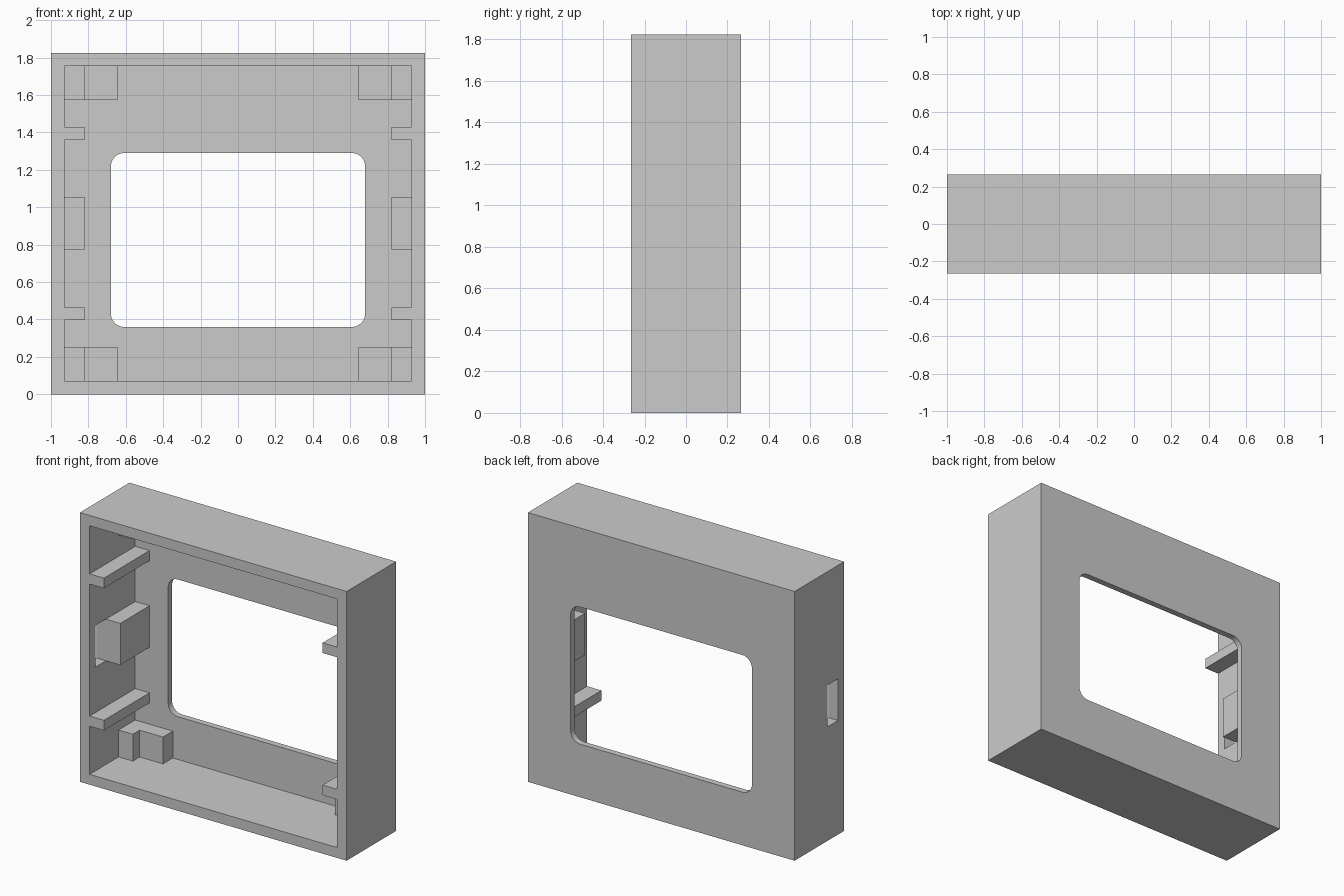
import bpy, bmesh
from math import cos, sin, pi

if "Cube" in bpy.data.objects:
    bpy.data.objects.remove(bpy.data.objects["Cube"])

W, D, H = 1.0, 0.265, 1.825      # half width, half depth, height
IN = 0.927                       # inner half width
Z0, Z1 = 0.07, 1.755             # cavity floor and ceiling
PLATE = 0.223                    # inner face of the bezel plate
E = 0.02                         # overlap into walls for clean unions


def make(name, boxes, mirror=False):
    """One object from boxes given as (x0, x1, y0, y1, z0, z1)."""
    bm = bmesh.new()
    for x0, x1, y0, y1, z0, z1 in boxes:
        spans = [(x0, x1), (-x1, -x0)] if mirror else [(x0, x1)]
        for a, b in spans:
            verts = bmesh.ops.create_cube(bm, size=1)["verts"]
            for v in verts:
                v.co = (b if v.co.x > 0 else a,
                        y1 if v.co.y > 0 else y0,
                        z1 if v.co.z > 0 else z0)
    return finish(name, bm)


def finish(name, bm):
    bmesh.ops.recalc_face_normals(bm, faces=bm.faces)
    me = bpy.data.meshes.new(name)
    bm.to_mesh(me)
    bm.free()
    ob = bpy.data.objects.new(name, me)
    bpy.context.collection.objects.link(ob)
    return ob


def combine(body, other, op):
    """Apply a boolean and remove the operand."""
    mod = body.modifiers.new(other.name, 'BOOLEAN')
    mod.operation, mod.object, mod.solver = op, other, 'EXACT'
    bpy.context.view_layer.objects.active = body
    bpy.ops.object.modifier_apply(modifier=mod.name)
    bpy.data.objects.remove(other)


def rounded_cutter(name, hx, z0, z1, r, y0, y1, seg=8):
    bm = bmesh.new()
    verts = []
    corners = [(hx - r, z1 - r), (-hx + r, z1 - r), (-hx + r, z0 + r), (hx - r, z0 + r)]
    for q, (cx, cz) in enumerate(corners):
        for i in range(seg + 1):
            a = (q + i / seg) * pi / 2
            verts.append(bm.verts.new((cx + r * cos(a), y0, cz + r * sin(a))))
    face = bm.faces.new(verts)
    ext = bmesh.ops.extrude_face_region(bm, geom=[face])["geom"]
    for v in ext:
        if isinstance(v, bmesh.types.BMVert):
            v.co.y = y1
    return finish(name, bm)


# Hollow case, open at the front, with the window in its back plate
case = make("display_housing", [(-W, W, -D, D, 0, H)])
combine(case, make("cavity", [(-IN, IN, -D - 0.1, PLATE, Z0, Z1)]), 'DIFFERENCE')
combine(case, rounded_cutter("window", 0.68, 0.36, 1.29, 0.072, 0.1, 0.4), 'DIFFERENCE')

# Side ribs, flush with the open front
combine(case, make("side_ribs", [(0.82, IN + E, -D, PLATE + E, z, z + 0.069)
                                 for z in (0.396, 1.36)], True), 'UNION')

# Side blocks in the middle of each wall
combine(case, make("side_blocks", [(0.82, IN + E, -0.09, PLATE + E, 0.773, 1.055)], True), 'UNION')

# Stepped corner posts: taller step against the wall, lower step inside
for label, a, b in (("lower", Z0 - E, 0.252), ("upper", 1.573, Z1 + E)):
    combine(case, make(label + "_low_posts", [(0.645, IN + E, 0.118, PLATE + E, a, b)], True), 'UNION')
    combine(case, make(label + "_high_posts", [(0.82, IN + E, 0.045, PLATE + E, a, b)], True), 'UNION')

# Slot through the left wall only
combine(case, make("wall_slot", [(-W - 0.1, -0.9, -0.2, -0.09, 0.773, 1.055)]), 'DIFFERENCE')
